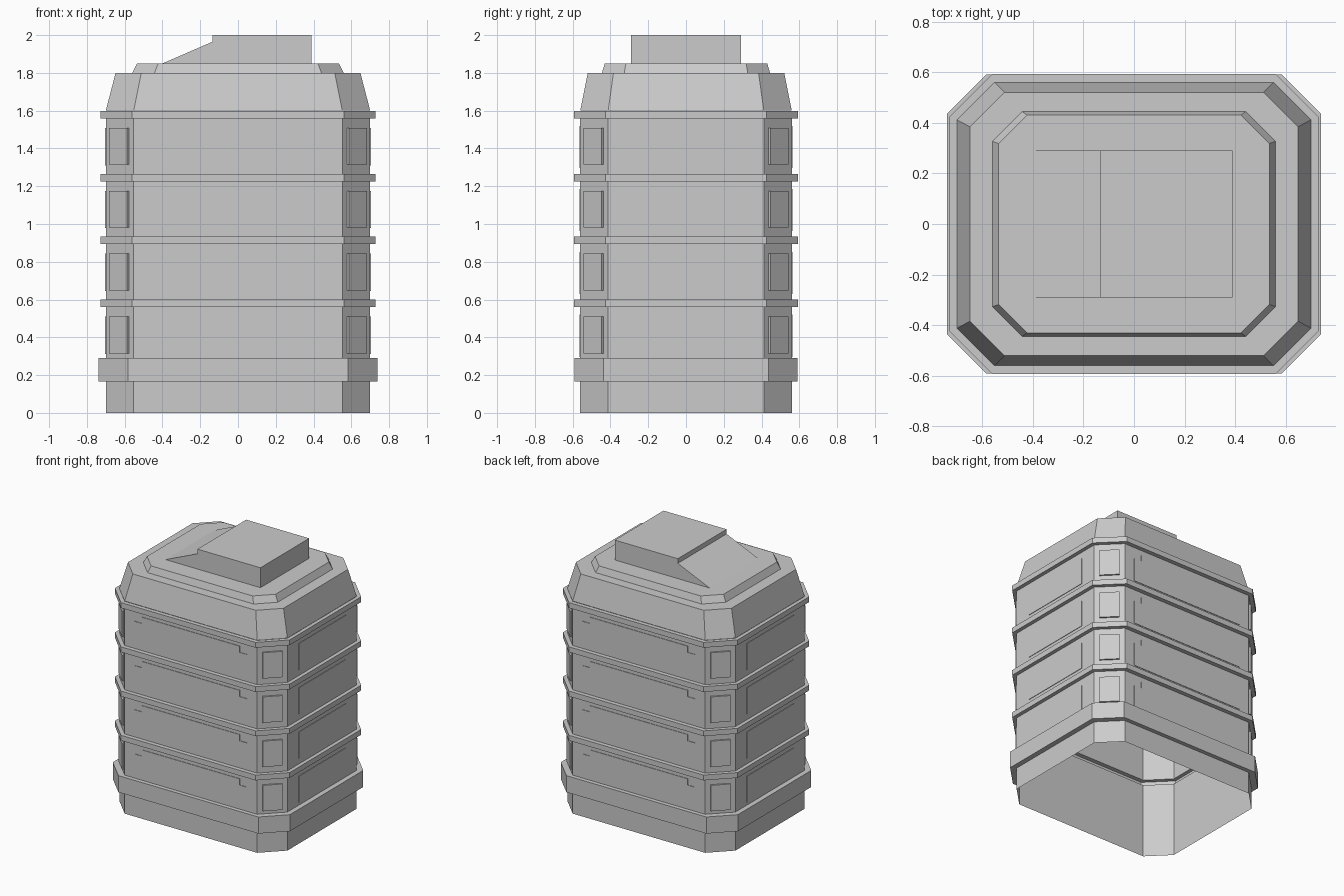
import bpy
import bmesh
from mathutils import Matrix, Vector

if "Cube" in bpy.data.objects:
    bpy.data.objects.remove(bpy.data.objects["Cube"])

HX, HY, CH = 0.70, 0.56, 0.148     # wall half sizes and corner chamfer
WALL = (HX, HY, CH)
BAND = (0.738, 0.591, 0.155)
RIB = (0.728, 0.592, 0.167)
PITCH = 0.333


def finish(name, bm):
    bmesh.ops.recalc_face_normals(bm, faces=bm.faces)
    mesh = bpy.data.meshes.new(name)
    bm.to_mesh(mesh)
    bm.free()
    obj = bpy.data.objects.new(name, mesh)
    bpy.context.collection.objects.link(obj)
    return obj


def octagon(hx, hy, c, z):
    pts = [(hx, hy - c), (hx - c, hy), (c - hx, hy), (-hx, hy - c),
           (-hx, c - hy), (c - hx, -hy), (hx - c, -hy), (hx, c - hy)]
    return [Vector((x, y, z)) for x, y in pts]


def shell(name, sections, cap=False):
    """Loft chamfered rectangles given as ((hx, hy, chamfer), z)."""
    bm = bmesh.new()
    rings = [[bm.verts.new(p) for p in octagon(*size, z)] for size, z in sections]
    for low, high in zip(rings, rings[1:]):
        for i in range(8):
            j = (i + 1) % 8
            bm.faces.new((low[i], low[j], high[j], high[i]))
    if cap:
        bm.faces.new(rings[-1])
    obj = finish(name, bm)
    # Open shells must face outwards
    mesh = obj.data
    out = sum(p.normal.dot(Vector((p.center.x, p.center.y, 0))) * p.area
              for p in mesh.polygons)
    if out < 0:
        mesh.flip_normals()
    return obj


def prism(name, outline, depth, matrix):
    """Extrude an XY outline along local z and place it."""
    bm = bmesh.new()
    face = bm.faces.new([bm.verts.new((x, y, 0)) for x, y in outline])
    ext = bmesh.ops.extrude_face_region(bm, geom=[face])
    moved = [v for v in ext["geom"] if isinstance(v, bmesh.types.BMVert)]
    bmesh.ops.translate(bm, verts=moved, vec=(0, 0, depth))
    bm.transform(matrix)
    return finish(name, bm)


def facing(origin, normal):
    """Local x runs sideways, local y up, local z along the normal."""
    n = Vector(normal).normalized()
    up = Vector((0, 0, 1))
    side = up.cross(n)
    m = Matrix((side, up, n)).transposed().to_4x4()
    m.translation = origin
    return m


def rect(w, z0, z1):
    return [(-w, z0), (w, z0), (w, z1), (-w, z1)]


# Base skirt, open underneath, and the wide band around it
shell("base_skirt", [(WALL, 0), (WALL, 0.29)])
shell("base_band", [(WALL, 0.165), (BAND, 0.165), (BAND, 0.29), (WALL, 0.29)])

# Panel outlines relative to the tier base
notched = [(-0.468, 0.297), (0.468, 0.297), (0.468, 0.473), (0.408, 0.473),
           (0.408, 0.52), (-0.408, 0.52), (-0.408, 0.473), (-0.468, 0.473)]
side_panel = rect(0.28, 0.312, 0.51)
corner_panel = rect(0.068, 0.315, 0.51)

# Four stacked tiers, each with a rib and eight panels
for k in range(4):
    z = k * PITCH
    low = 0.29 if k == 0 else z + 0.267
    shell(f"tier_wall_{k}", [(WALL, low), (WALL, z + 0.56)])
    shell(f"rib_{k}", [(WALL, z + 0.56), (RIB, z + 0.56),
                       (RIB, z + 0.60), (WALL, z + 0.60)])
    for s, label in ((-1, "a"), (1, "b")):
        prism(f"long_panel_{k}{label}", notched, 0.004,
              facing((0, s * HY, z), (0, s, 0)))
        prism(f"side_panel_{k}{label}", side_panel, 0.004,
              facing((s * HX, 0, z), (s, 0, 0)))
        for t in (-1, 1):
            centre = (s * (HX - CH / 2), t * (HY - CH / 2), z)
            prism(f"corner_panel_{k}", corner_panel, 0.012,
                  facing(centre, (s, t, 0)))

# Sloped roof with a raised deck
shell("roof", [(WALL, 1.60), ((0.648, 0.52, 0.136), 1.80),
               ((0.56, 0.445, 0.118), 1.80), ((0.535, 0.43, 0.112), 1.85)], cap=True)

# Top hatch with a ramp on its left side
hatch = [(-0.40, 1.85), (0.39, 1.85), (0.39, 2.0), (-0.135, 2.0), (-0.135, 1.965)]
prism("hatch_and_ramp", hatch, 0.58, facing((0, 0.29, 0), (0, -1, 0)))
